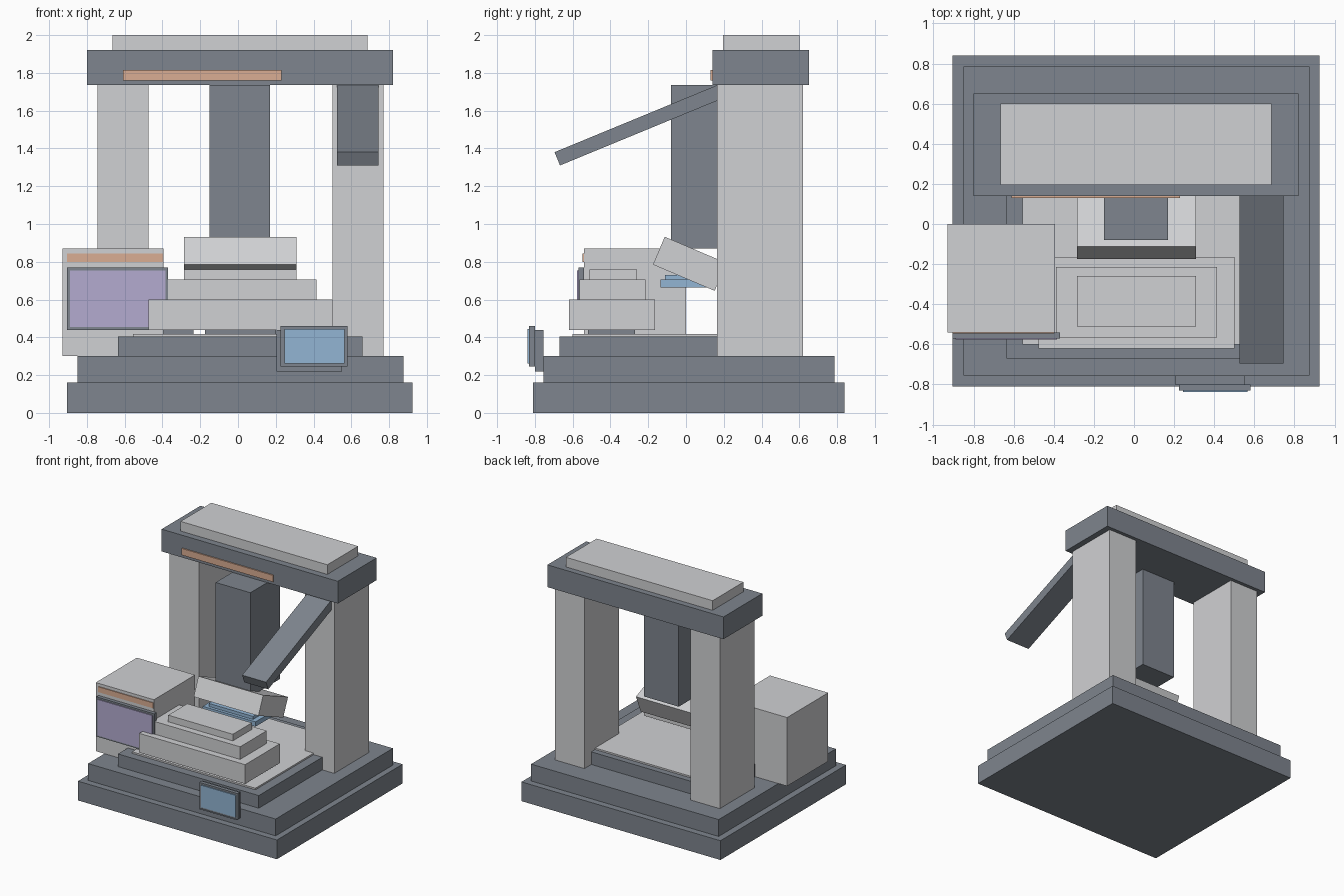
import bpy
import math
from mathutils import Matrix, Vector

if "Cube" in bpy.data.objects:
    bpy.data.objects.remove(bpy.data.objects["Cube"])


def material(name, rgb):
    """Flat material from 0-255 sRGB values."""
    lin = [(c / 255 / 12.92) if c < 10 else ((c / 255 + 0.055) / 1.055) ** 2.4 for c in rgb]
    m = bpy.data.materials.new(name)
    m.diffuse_color = (*lin, 1.0)
    m.use_nodes = True
    m.node_tree.nodes["Principled BSDF"].inputs["Base Color"].default_value = m.diffuse_color
    return m


LIGHT = material("light_grey", (208, 209, 211))
DARK = material("slate_grey", (126, 133, 142))
ORANGE = material("soft_orange", (218, 174, 147))
PURPLE = material("soft_purple", (180, 171, 208))
BLUE = material("soft_blue", (146, 181, 212))


def box(name, x, y, z, mat):
    """Axis-aligned box from (min, max) ranges."""
    verts = [(a, b, c) for a in x for b in y for c in z]
    faces = [(0, 1, 3, 2), (4, 6, 7, 5), (0, 4, 5, 1), (2, 3, 7, 6), (0, 2, 6, 4), (1, 5, 7, 3)]
    mesh = bpy.data.meshes.new(name)
    mesh.from_pydata(verts, [], faces)
    mesh.materials.append(mat)
    ob = bpy.data.objects.new(name, mesh)
    bpy.context.collection.objects.link(ob)
    return ob


def tilted_box(name, x, corner, length, thick, angle, mat):
    """Bar starting at its lower front corner (y, z), pitched about x."""
    ob = box(name, x, (0, length), (0, thick), mat)
    ob.data.transform(Matrix.Translation(Vector((0, *corner)))
                      @ Matrix.Rotation(math.radians(angle), 4, 'X'))
    return ob


# Stepped base
box("base_plinth", (-0.905, 0.925), (-0.81, 0.84), (0, 0.16), DARK)
box("base_step", (-0.85, 0.875), (-0.755, 0.785), (0.16, 0.30), DARK)
box("deck", (-0.635, 0.66), (-0.67, 0.53), (0.30, 0.405), DARK)
box("deck_plate", (-0.555, 0.58), (-0.60, 0.48), (0.405, 0.418), LIGHT)

# Gantry
for side, x in (("left", (-0.745, -0.475)), ("right", (0.50, 0.77))):
    box(side + "_column", x, (0.165, 0.62), (0.30, 1.735), LIGHT)
box("top_beam", (-0.80, 0.82), (0.14, 0.65), (1.735, 1.92), DARK)
box("top_cap", (-0.665, 0.685), (0.195, 0.60), (1.92, 2.0), LIGHT)
box("beam_stripe", (-0.61, 0.23), (0.13, 0.14), (1.76, 1.815), ORANGE)
box("spindle", (-0.15, 0.17), (-0.08, 0.31), (0.87, 1.735), DARK)
tilted_box("support_arm", (0.525, 0.745), (-0.667, 1.31), 0.95, 0.076, 22.4, DARK)

# Stepped work table on rails
for i, x in enumerate(((-0.40, -0.235), (-0.175, 0.20), (0.26, 0.425))):
    box(f"table_rail_{i + 1}", x, (-0.52, -0.27), (0.418, 0.44), DARK)
box("table_lower", (-0.475, 0.50), (-0.62, -0.165), (0.44, 0.60), LIGHT)
box("table_middle", (-0.39, 0.415), (-0.565, -0.215), (0.60, 0.705), LIGHT)
box("table_top", (-0.285, 0.31), (-0.51, -0.26), (0.705, 0.76), LIGHT)

# Tilted head with blue tray beneath
tilted_box("tilted_head", (-0.285, 0.31), (-0.175, 0.785), 0.355, 0.16, -23, LIGHT)
box("tray", (-0.23, 0.255), (-0.135, 0.12), (0.665, 0.705), BLUE)
box("tray_insert", (-0.19, 0.215), (-0.11, 0.05), (0.705, 0.73), BLUE)

# Control cabinet with large screen
box("cabinet", (-0.93, -0.395), (-0.54, 0.0), (0.30, 0.87), LIGHT)
box("cabinet_stripe", (-0.905, -0.397), (-0.547, -0.54), (0.80, 0.845), ORANGE)
box("cabinet_bezel", (-0.905, -0.37), (-0.57, -0.54), (0.44, 0.77), DARK)
box("cabinet_screen", (-0.89, -0.385), (-0.577, -0.57), (0.455, 0.755), PURPLE)

# Small front screen
box("panel_housing", (0.205, 0.55), (-0.80, -0.755), (0.22, 0.44), DARK)
box("panel_bezel", (0.225, 0.58), (-0.83, -0.80), (0.245, 0.46), DARK)
box("panel_screen", (0.245, 0.565), (-0.838, -0.83), (0.262, 0.445), BLUE)
